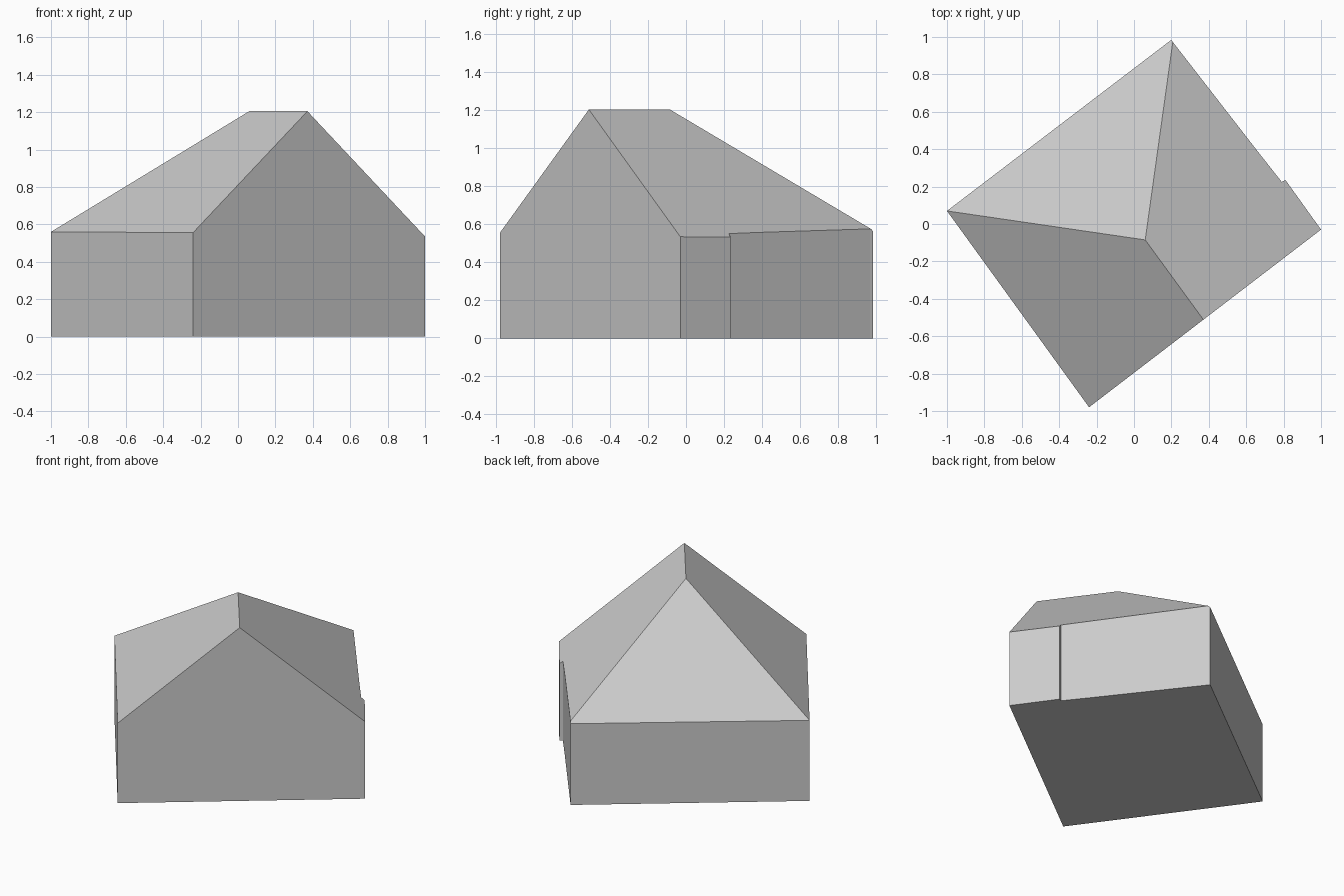
import bpy
import bmesh
from mathutils import Vector

cube = bpy.data.objects.get("Cube")
if cube:
    bpy.data.objects.remove(cube, do_unlink=True)

# Wall footprint, counter-clockwise, with the small step in the side wall
footprint = [(-1, 0.07), (-0.24, -0.98), (-0.195, -0.945), (1, -0.03),
             (0.81, 0.235), (0.79, 0.225), (0.66, 0.39), (0.21, 0.97),
             (0.20, 0.985)]

# Ridge ends and eave corners that define the three roof slopes
hip_end = Vector((0.06, -0.085, 1.205))
gable_end = Vector((0.37, -0.51, 1.205))
left_eave = Vector((-1, 0.07, 0.56))
right_eave = Vector((1, -0.03, 0.535))
back_eave = Vector((0.21, 0.97, 0.58))
slopes = [(left_eave, gable_end), (right_eave, gable_end), (left_eave, back_eave)]

# Solid block raised from the footprint
bm = bmesh.new()
base = bm.faces.new([bm.verts.new((x, y, 0)) for x, y in footprint])
raised = bmesh.ops.extrude_face_region(bm, geom=[base], use_keep_orig=True)
top_verts = [e for e in raised["geom"] if isinstance(e, bmesh.types.BMVert)]
bmesh.ops.translate(bm, verts=top_verts, vec=(0, 0, 1.5))
bmesh.ops.recalc_face_normals(bm, faces=bm.faces[:])

# Cut each roof slope and close it with one flat face
for eave, other in slopes:
    normal = (eave - hip_end).cross(other - hip_end).normalized()
    if normal.z < 0:
        normal.negate()
    bmesh.ops.bisect_plane(bm, geom=bm.verts[:] + bm.edges[:] + bm.faces[:],
                           dist=0.0001, plane_co=hip_end, plane_no=normal,
                           clear_outer=True)
    rim = [e for e in bm.edges if e.is_boundary]
    bmesh.ops.holes_fill(bm, edges=rim, sides=0)

bmesh.ops.recalc_face_normals(bm, faces=bm.faces[:])
mesh = bpy.data.meshes.new("house_body")
bm.to_mesh(mesh)
bm.free()
house = bpy.data.objects.new("house_body", mesh)
bpy.context.collection.objects.link(house)

# Plain grey finish
grey = bpy.data.materials.new("light_grey")
grey.use_nodes = True
colour = (0.6, 0.6, 0.6, 1)
grey.diffuse_color = colour
grey.node_tree.nodes["Principled BSDF"].inputs["Base Color"].default_value = colour
mesh.materials.append(grey)
